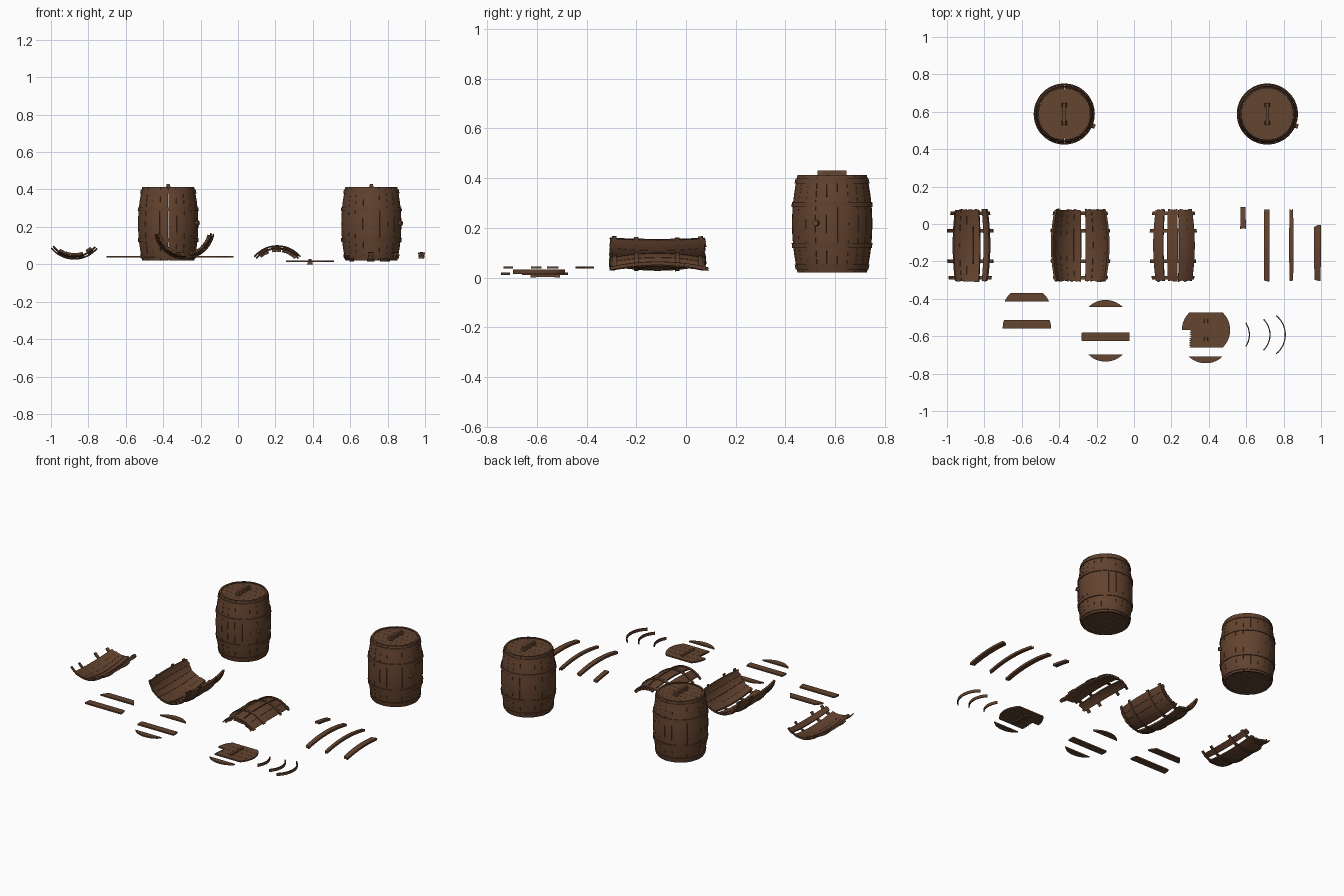
import bpy, bmesh, random
from math import sin, cos, radians, sqrt
from mathutils import Matrix

random.seed(4)
if "Cube" in bpy.data.objects:
    bpy.data.objects.remove(bpy.data.objects["Cube"])

LENGTH, LID_R = 0.392, 0.129
HOOPS = (0.055, 0.28, 0.70, 0.94)


def material(name, rgb):
    m = bpy.data.materials.new(name)
    m.use_nodes = True
    m.diffuse_color = (*rgb, 1)
    m.node_tree.nodes["Principled BSDF"].inputs["Base Color"].default_value = (*rgb, 1)
    return m


stave_wood = material("stave wood", (0.125, 0.056, 0.028))
lid_wood = material("lid wood", (0.125, 0.058, 0.029))
hoop_brown = material("hoop brown", (0.115, 0.052, 0.027))


def finish(bm, name, mat):
    bmesh.ops.recalc_face_normals(bm, faces=bm.faces)
    mesh = bpy.data.meshes.new(name)
    bm.to_mesh(mesh)
    bm.free()
    mesh.materials.append(mat)
    ob = bpy.data.objects.new(name, mesh)
    bpy.context.collection.objects.link(ob)
    bpy.ops.object.select_all(action="DESELECT")
    ob.select_set(True)
    bpy.context.view_layer.objects.active = ob
    bpy.ops.object.shade_smooth_by_angle(angle=radians(25))
    return ob


def belly(t):
    # barrel radius along its length
    return 0.140 + 0.022 * (1 - (2 * t - 1) ** 2)


def upright(cx, cy, z0):
    return lambda a, r, t: (cx + r * sin(a), cy - r * cos(a), z0 + t * LENGTH)


def lying(cx, cz, side):
    return lambda a, r, t: (cx + r * sin(a), -0.31 + t * LENGTH, cz + side * r * cos(a))


def arc_block(bm, place, a0, a1, t0=0, t1=1, lift=0, thick=0.012, rag=0, nt=10, radius=belly):
    # bent slab covering an angle range and a length range of the barrel wall
    na = max(2, round(abs(a1 - a0) / 6))
    cols = []
    for i in range(na + 1):
        a = radians(a0 + (a1 - a0) * i / na)
        s = t0 + random.uniform(0, rag)
        e = t1 - random.uniform(0, rag)
        ts = [s + (e - s) * j / nt for j in range(nt + 1)]
        outer = [bm.verts.new(place(a, radius(t) + lift, t)) for t in ts]
        inner = [bm.verts.new(place(a, radius(t) + lift - thick, t)) for t in reversed(ts)]
        cols.append(outer + inner)
    n = len(cols[0])
    for p, q in zip(cols, cols[1:]):
        for j in range(n):
            k = (j + 1) % n
            bm.faces.new((p[j], p[k], q[k], q[j]))
    for c in (cols[0], cols[-1]):
        for j in range(nt):
            bm.faces.new((c[j], c[j + 1], c[n - 2 - j], c[n - 1 - j]))


def staves(bm, place, a0, a1, rag=0):
    count = max(1, round((a1 - a0) / 16))
    step = (a1 - a0) / count
    for i in range(count):
        arc_block(bm, place, a0 + i * step + 0.2, a0 + (i + 1) * step - 0.2,
                  lift=random.uniform(-0.0015, 0.0005), rag=rag)


def plank(bm, cx, cy, z, y0, y1, thick=0.009, left_cut=-1):
    # board sliced from a round lid between two parallel lines
    ys = [y0 + (y1 - y0) * i / 8 for i in range(9)]
    half = [sqrt(max(LID_R ** 2 - y * y, 0.00002)) for y in ys]
    pts = [(h, y) for h, y in zip(half, ys)]
    pts += [(max(-h, left_cut + 0.012 * (i % 2)), y)
            for i, (h, y) in reversed(list(enumerate(zip(half, ys))))]
    face = bm.faces.new([bm.verts.new((cx + x, cy + y, z)) for x, y in pts])
    top = bmesh.ops.extrude_face_region(bm, geom=[face])["geom"]
    bmesh.ops.translate(bm, vec=(0, 0, thick),
                        verts=[v for v in top if isinstance(v, bmesh.types.BMVert)])


def box(bm, center, size):
    m = Matrix.Translation(center) @ Matrix.Diagonal((*size, 1))
    return bmesh.ops.create_cube(bm, size=1, matrix=m)["verts"]


def handle(name, x, y, z0, z1):
    # narrow grip between two wider end blocks
    bm = bmesh.new()
    h = z1 - z0
    box(bm, (x, y, z0 + h * 0.55), (0.016, 0.09, h * 0.9))
    for s in (-1, 1):
        verts = box(bm, (x, y + s * 0.048, z0 + h / 2), (0.03, 0.022, h))
        for v in verts:
            if v.co.z > z0 + h / 2:
                v.co.x = x + (v.co.x - x) * 0.5
    return finish(bm, name, lid_wood)


# whole barrels
for side, cx in (("right", -0.373), ("left", 0.713)):
    cy, z0 = 0.588, 0.02
    place = upright(cx, cy, z0)
    bm = bmesh.new()
    staves(bm, place, 0, 360)
    finish(bm, side + "_barrel_staves", stave_wood)
    bm = bmesh.new()
    for t in HOOPS:
        arc_block(bm, place, 0, 360, t - 0.026, t + 0.026, 0.004, 0.006, nt=2)
    finish(bm, side + "_barrel_hoops", hoop_brown)
    bm = bmesh.new()
    for z in (z0 + 0.006, z0 + LENGTH - 0.014):
        for i in range(6):
            y = -LID_R + i * LID_R / 3
            plank(bm, cx, cy, z, y + 0.0004, y + LID_R / 3 - 0.0004)
    finish(bm, side + "_barrel_lids", lid_wood)
    handle(side + "_barrel_handle", cx, cy, 0.404, 0.43)
    # bung on the barrel's left flank
    bm = bmesh.new()
    m = Matrix.Translation((cx + 0.152, cy - 0.063, 0.22)) @ Matrix.Rotation(radians(68), 4, "Z") \
        @ Matrix.Rotation(radians(90), 4, "X")
    bmesh.ops.create_cone(bm, cap_ends=True, segments=16, radius1=0.012, radius2=0.012,
                          depth=0.026, matrix=m)
    finish(bm, side + "_barrel_bung", lid_wood)

# broken wall sections lying on their sides: centre, side, stave ranges, hoop reach
SECTIONS = {
    "small_bowl_section": (-0.875, 0.188, -1, ((-36, 20), (28, 42)), 48),
    "large_bowl_section": (-0.287, 0.190, -1, ((-77, 2), (11, 76)), 80),
    "dome_section": (0.210, -0.061, 1, ((-42, -20), (-12, 9), (11, 46)), 49),
}
for name, (cx, cz, side, ranges, reach) in SECTIONS.items():
    place = lying(cx, cz, side)
    bm = bmesh.new()
    for a0, a1 in ranges:
        staves(bm, place, a0, a1, rag=0.025)
    finish(bm, name + "_staves", stave_wood)
    bm = bmesh.new()
    for t in HOOPS:
        arc_block(bm, place, -reach - random.uniform(-3, 4), reach + random.uniform(-3, 4),
                  t - 0.024, t + 0.024, 0.004, 0.006, nt=2)
    finish(bm, name + "_hoops", hoop_brown)

# loose staves: centre x, half angle, length range
for i, (x, a, t0, t1) in enumerate(((0.583, 5.5, 0.71, 1.04), (0.71, 5.5, 0, 1),
                                    (0.841, 4, 0, 1), (0.981, 6.5, 0, 0.78))):
    bm = bmesh.new()
    arc_block(bm, lying(x, -0.097, 1), -a, a, t0, t1, thick=0.014, rag=0.03)
    finish(bm, f"loose_stave_{i + 1}", stave_wood)

# loose lid boards: circle centre and slice
BOARDS = ((-0.573, -0.465, 0.05, 0.095), (-0.573, -0.555, -0.005, 0.041),
          (-0.152, -0.535, 0.09, 0.128), (-0.152, -0.603, -0.022, 0.022),
          (-0.152, -0.607, -0.128, -0.09))
for i, (cx, cy, y0, y1) in enumerate(BOARDS):
    bm = bmesh.new()
    plank(bm, cx, cy, 0.036, y0, y1)
    finish(bm, f"loose_board_{i + 1}", lid_wood)

# broken lid with a notch, its split-off edge and its handle
bm = bmesh.new()
for y0, y1, cut in ((-0.093, -0.045, -0.092), (-0.045, 0, -0.088), (0, 0.045, -1), (0.045, 0.093, -1)):
    plank(bm, 0.385, -0.567, 0.011, y0 + 0.0005, y1 - 0.0005, left_cut=cut)
plank(bm, 0.383, -0.616, 0.011, -0.128, -0.092)
finish(bm, "broken_lid", lid_wood)
handle("broken_lid_handle", 0.385, -0.567, 0, 0.028)

# loose hoop pieces: outermost x, radius, half angle
for i, (x, r, a) in enumerate(((0.62, 0.115, 34), (0.73, 0.12, 45), (0.812, 0.135, 51))):
    bm = bmesh.new()
    arc_block(bm, upright(x - r, -0.592, 0.014), 90 - a, 90 + a, 0, 0.045, 0, 0.006,
              nt=2, radius=lambda t: r)
    finish(bm, f"loose_hoop_{i + 1}", hoop_brown)
